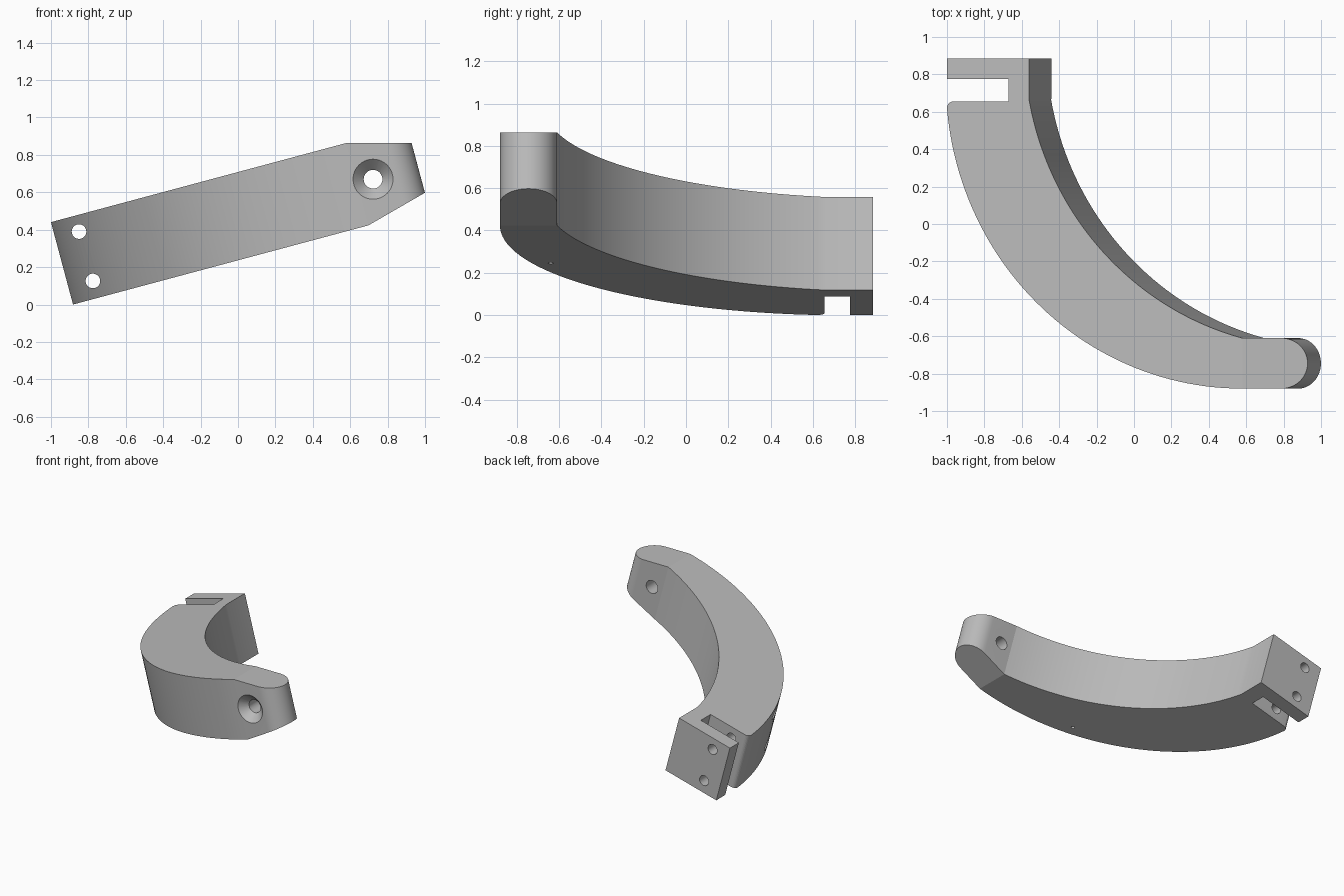
import bpy, bmesh, math
from mathutils import Matrix, Vector

old = bpy.data.objects.get("Cube")
if old:
    bpy.data.objects.remove(old)

grey = bpy.data.materials.new("grey_plastic")
grey.use_nodes = True
grey.diffuse_color = (0.5, 0.5, 0.5, 1)
grey.node_tree.nodes["Principled BSDF"].inputs["Base Color"].default_value = (0.5, 0.5, 0.5, 1)

TILT = math.radians(15)
HEIGHT = 0.456
BEND = 1.635           # where the arm meets the tapered tip
PLACE = Matrix.Translation((-0.882, 0, 0)) @ Matrix.Rotation(-TILT, 4, 'Y')


def arc(center, start, end, steps):
    """Points of a circular arc between two points about a centre."""
    c = Vector(center)
    a, b = Vector(start) - c, Vector(end) - c
    a0, a1 = math.atan2(a.y, a.x), math.atan2(b.y, b.x)
    turn = (a1 - a0 + math.pi) % (2 * math.pi) - math.pi
    return [(c.x + math.cos(a0 + turn * i / steps) * a.length,
             c.y + math.sin(a0 + turn * i / steps) * a.length) for i in range(steps + 1)]


def finish(bm, name):
    bmesh.ops.recalc_face_normals(bm, faces=bm.faces)
    mesh = bpy.data.meshes.new(name)
    bm.to_mesh(mesh)
    bm.free()
    mesh.materials.append(grey)
    obj = bpy.data.objects.new(name, mesh)
    bpy.context.collection.objects.link(obj)
    return obj


# Plan outline: clamp slot, rounded lip, outer curve, then inner curve
arm = [(0.4555, 0.885), (0, 0.885), (0, 0.775), (0.34, 0.775), (0.34, 0.655)]
arm += arc((0.035, 0.62), (0.035, 0.655), (0, 0.62), 6)
arm += arc((BEND, 0.761), (0, 0.62), (BEND, -0.88), 48)[1:]
outer_bend = len(arm) - 1
arm += arc((2.046, 0.955), (BEND, -0.61), (0.4555, 0.66), 48)
# Round tip
mid = 1.837
tip = arc((mid, -0.745), (mid, -0.88), (mid + 0.135, -0.745), 12)
tip += arc((mid, -0.745), (mid + 0.135, -0.745), (mid, -0.61), 12)[1:]

bm = bmesh.new()


def level(points, top):
    verts = []
    for u, y in points:
        taper = max(0, u - BEND) * math.tan(TILT)
        verts.append(bm.verts.new((u, y, HEIGHT - taper if top else taper)))
    return verts


rings = []
for top in (False, True):
    a, t = level(arm, top), level(tip, top)
    bm.faces.new(a)
    bm.faces.new([a[outer_bend]] + t + [a[outer_bend + 1]])
    rings.append(a[:outer_bend + 1] + t + a[outer_bend + 1:])
low, high = rings
for i in range(len(low)):
    j = (i + 1) % len(low)
    bm.faces.new((low[i], low[j], high[j], high[i]))
bm.transform(PLACE)
body = finish(bm, "curved_arm")


def cutter(name, matrix, r1, r2, depth):
    bm = bmesh.new()
    bmesh.ops.create_cone(bm, cap_ends=True, segments=40, radius1=r1, radius2=r2,
                          depth=depth, matrix=matrix)
    obj = finish(bm, name)
    obj.hide_render = True
    return obj


# Screw holes run front to back
along_y = Matrix.Rotation(math.radians(-90), 4, 'X')
cutters = [cutter("hole_cutter", Matrix.Translation((x, 0, z)) @ along_y, r, r, 3)
           for x, z, r in ((0.722, 0.67, 0.05), (-0.85, 0.39, 0.039), (-0.776, 0.126, 0.039))]
# Countersink on the front of the tip
cutters.append(cutter("countersink_cutter", Matrix.Translation((0.722, -0.86, 0.67)) @ along_y,
                      0.127, 0.047, 0.08))
# Tiny vent in the underside
cutters.append(cutter("vent_cutter", PLACE @ Matrix.Translation((0.947, -0.64, 0)),
                      0.012, 0.012, 0.06))

for c in cutters:
    mod = body.modifiers.new(c.name, 'BOOLEAN')
    mod.operation = 'DIFFERENCE'
    mod.solver = 'EXACT'
    mod.object = c
bpy.context.view_layer.objects.active = body
body.select_set(True)
for mod in list(body.modifiers):
    bpy.ops.object.modifier_apply(modifier=mod.name)
for c in cutters:
    bpy.data.objects.remove(c)

bpy.ops.object.select_all(action='DESELECT')
body.select_set(True)
bpy.ops.object.shade_smooth_by_angle(angle=math.radians(12))
